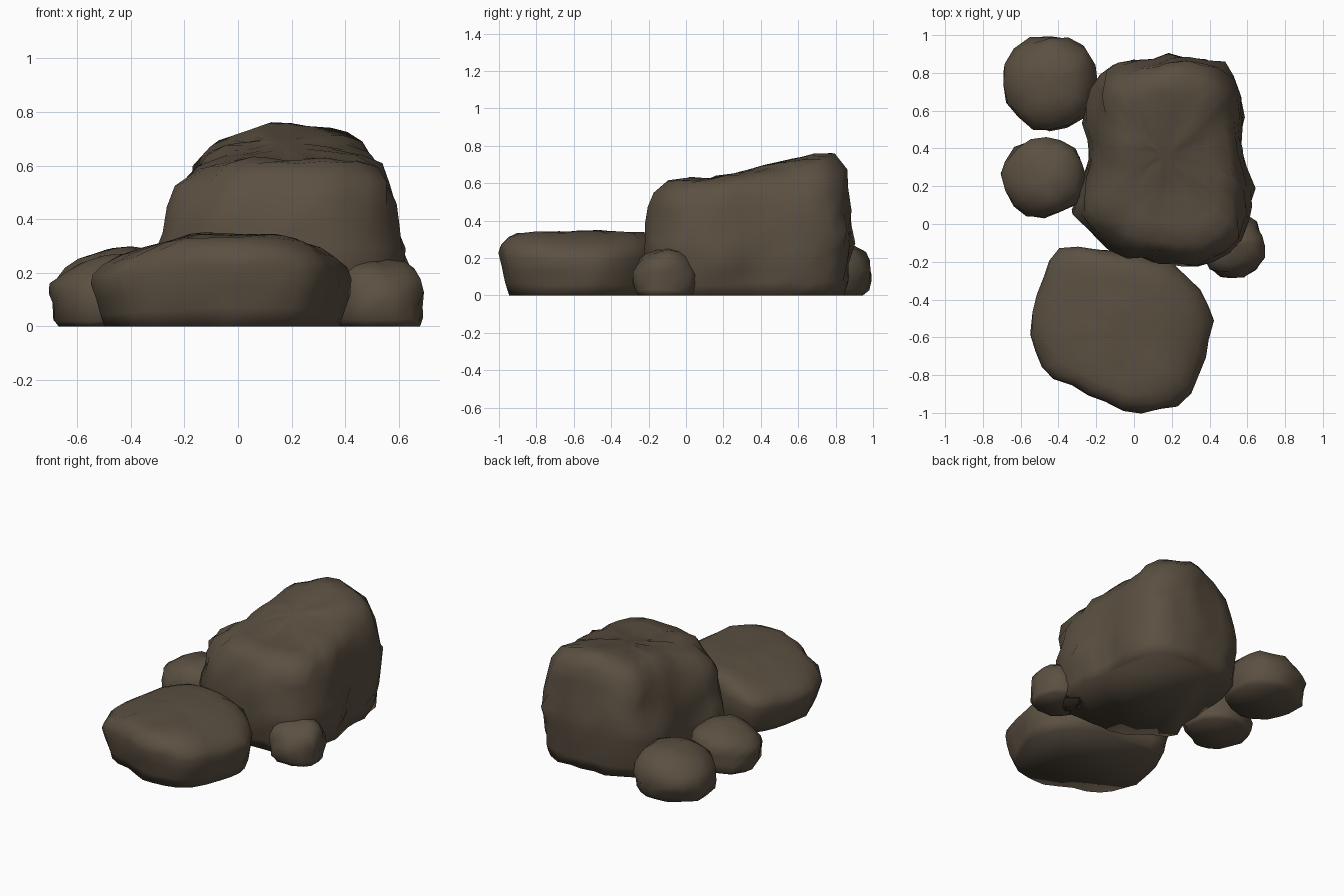
import bpy, bmesh, math
from mathutils import Vector, noise

if "Cube" in bpy.data.objects:
    bpy.data.objects.remove(bpy.data.objects["Cube"])

stone = bpy.data.materials.new("brown stone")
stone.diffuse_color = (0.105, 0.080, 0.054, 1)
stone.use_nodes = True
stone.node_tree.nodes["Principled BSDF"].inputs["Base Color"].default_value = stone.diffuse_color


def resample(outline, n):
    """Evenly spaced points along a closed outline."""
    pts = [Vector(p) for p in outline]
    segs = [(a, b, (b - a).length) for a, b in zip(pts, pts[1:] + pts[:1])]
    total = sum(s[2] for s in segs)
    out = []
    for i in range(n):
        d = total * i / n
        for a, b, length in segs:
            if d <= length:
                out.append(a.lerp(b, d / length))
                break
            d -= length
    return out


def rock(name, outline, centre, profile, height, n, rough, freq, seed, lean=0):
    """Stack scaled copies of a plan outline, then chip the surface."""
    c = Vector(centre)
    plan = resample(outline, n)
    shift = Vector((seed, seed * 2.3, seed * 0.7))
    bm = bmesh.new()
    rings = []
    for scale, frac in profile:
        ring = []
        for p in plan:
            q = c + (p - c) * scale
            q.x += max(0, c.x - q.x) * lean * frac * frac   # left side leans in
            v = Vector((q.x, q.y, frac * height(q.x, q.y)))
            # lumps plus finer chips
            nv = 0.6 * noise.noise_vector(v * freq + shift)
            nv += 0.8 * noise.noise_vector(v * freq * 2.2 - shift)
            v.x += nv.x * rough
            v.y += nv.y * rough
            if frac > 0:
                v.z = max(0.01, v.z + nv.z * rough * 0.5)
            ring.append(bm.verts.new(v))
        rings.append(ring)
    for lo, hi in zip(rings, rings[1:]):
        for i in range(n):
            j = (i + 1) % n
            bm.faces.new((lo[i], lo[j], hi[j], hi[i]))
    bm.faces.new(rings[0][::-1])
    tip = bm.verts.new((c.x, c.y, profile[-1][1] * height(c.x, c.y)))
    for i in range(n):
        bm.faces.new((rings[-1][i], rings[-1][(i + 1) % n], tip))
    bmesh.ops.recalc_face_normals(bm, faces=bm.faces)
    for f in bm.faces:
        f.smooth = True
    me = bpy.data.meshes.new(name)
    bm.to_mesh(me)
    bm.free()
    me.materials.append(stone)
    bpy.context.collection.objects.link(bpy.data.objects.new(name, me))


# Tall boulder: pinched plan, crown rising towards the back
def tall_height(x, y):
    t = min(1, max(0, (y - 0.15) / 0.6))
    return 0.63 + 0.145 * t - (0.2 + 0.6 * t) * (x - 0.2) ** 2


rock("tall_boulder",
     [(0.62, 0.2), (0.57, 0.36), (0.58, 0.6), (0.55, 0.74), (0.48, 0.83), (0.36, 0.88),
      (0.2, 0.89), (0, 0.87), (-0.16, 0.81), (-0.23, 0.72), (-0.26, 0.6), (-0.25, 0.4),
      (-0.27, 0.25), (-0.34, 0.05), (-0.15, -0.13), (0, -0.19), (0.3, -0.22),
      (0.46, -0.2), (0.57, -0.1), (0.61, 0.05)],
     (0.17, 0.35),
     [(0.92, 0), (0.955, 0.1), (0.98, 0.22), (1, 0.36), (1, 0.48), (0.98, 0.6), (0.96, 0.75),
      (0.91, 0.88), (0.8, 0.975), (0.6, 1.0), (0.4, 1.0), (0.2, 1.0)],
     tall_height, 36, 0.04, 5, 3.1, lean=0.17)

# Low flat boulder in front, falling away to both sides
rock("low_boulder",
     [(0.42, -0.52), (0.37, -0.36), (0.23, -0.22), (0, -0.16), (-0.28, -0.12),
      (-0.42, -0.13), (-0.48, -0.26), (-0.53, -0.42), (-0.56, -0.58), (-0.47, -0.8),
      (-0.2, -0.92), (-0.02, -1.0), (0.2, -0.985), (0.31, -0.9), (0.4, -0.67)],
     (-0.07, -0.55),
     [(0.9, 0), (0.94, 0.2), (0.98, 0.45), (1, 0.68), (0.97, 0.82), (0.89, 0.93), (0.78, 0.985),
      (0.6, 1.0), (0.4, 1.0), (0.2, 1.01)],
     lambda x, y: 0.34 - 0.3 * max(0, abs(x + 0.02) - 0.17), 30, 0.026, 4, 7.7)

# Small stones: centre, radius, height, sideways slope of the top
ROUND = [(0.87, 0), (0.95, 0.1), (0.99, 0.28), (1, 0.48), (0.95, 0.66), (0.8, 0.83),
         (0.55, 0.95), (0.25, 1.02)]
for name, cx, cy, r, h, slope, seed in [
        ("back_left_stone", -0.445, 0.74, 0.253, 0.285, 0.1, 1.4),
        ("left_stone", -0.475, 0.25, 0.218, 0.26, 0.1, 4.9),
        ("right_stone", 0.52, -0.115, 0.175, 0.24, 0.1, 9.2)]:
    plan = [(cx + r * math.cos(a * math.pi / 8), cy + r * math.sin(a * math.pi / 8))
            for a in range(16)]
    rock(name, plan, (cx, cy), ROUND, lambda x, y: h + slope * (x - cx), 16, 0.03, 6, seed)
